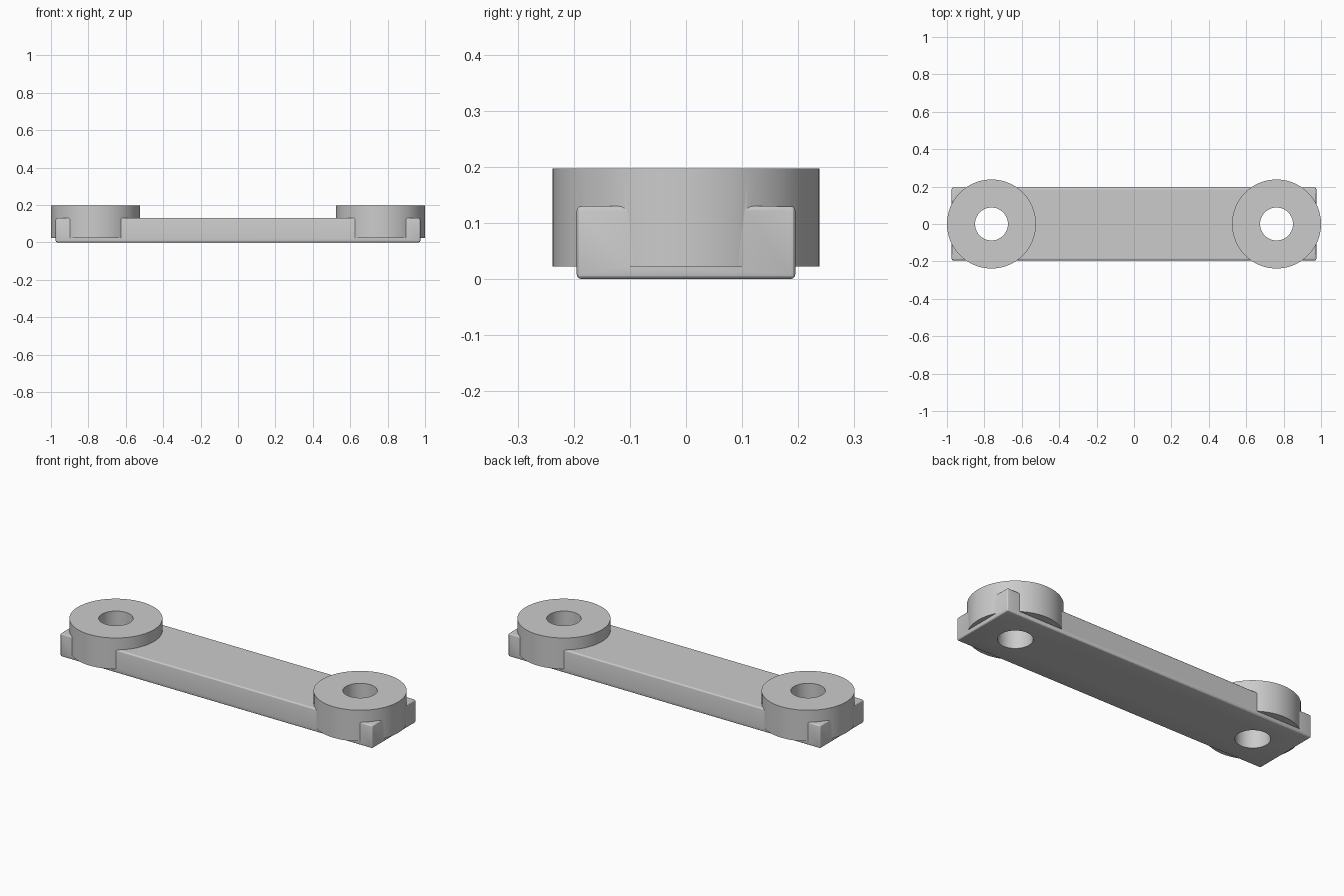
import bpy

if "Cube" in bpy.data.objects:
    bpy.data.objects.remove(bpy.data.objects["Cube"])

BOSS_X = 0.762


def cylinder(name, x, radius, z0, z1):
    bpy.ops.mesh.primitive_cylinder_add(vertices=64, radius=radius, depth=z1 - z0,
                                        location=(x, 0, (z0 + z1) / 2))
    obj = bpy.context.object
    obj.name = name
    return obj


def apply_modifier(obj, mod):
    bpy.context.view_layer.objects.active = obj
    bpy.ops.object.modifier_apply(modifier=mod.name)


def boolean(target, tool, operation):
    mod = target.modifiers.new(operation.lower(), 'BOOLEAN')
    mod.operation = operation
    mod.solver = 'EXACT'
    mod.object = tool
    apply_modifier(target, mod)
    bpy.data.objects.remove(tool, do_unlink=True)


# Flat bar with small rounded edges
bpy.ops.mesh.primitive_cube_add(size=1, location=(0, 0, 0.065))
bar = bpy.context.object
bar.name = "link_bar"
bar.scale = (1.95, 0.39, 0.13)
bpy.ops.object.transform_apply(location=True, rotation=False, scale=True)
bevel = bar.modifiers.new("edge_rounding", 'BEVEL')
bevel.width = 0.009
bevel.segments = 3
apply_modifier(bar, bevel)

# Round bosses at both ends, each bored right through
for side in (-1, 1):
    boolean(bar, cylinder("boss", side * BOSS_X, 0.238, 0.022, 0.197), 'UNION')
    boolean(bar, cylinder("bore", side * BOSS_X, 0.088, -0.1, 0.3), 'DIFFERENCE')

# Smooth curved walls, crisp rims
bpy.ops.object.select_all(action='DESELECT')
bar.select_set(True)
bpy.context.view_layer.objects.active = bar
bpy.ops.object.shade_smooth_by_angle(angle=0.5)
